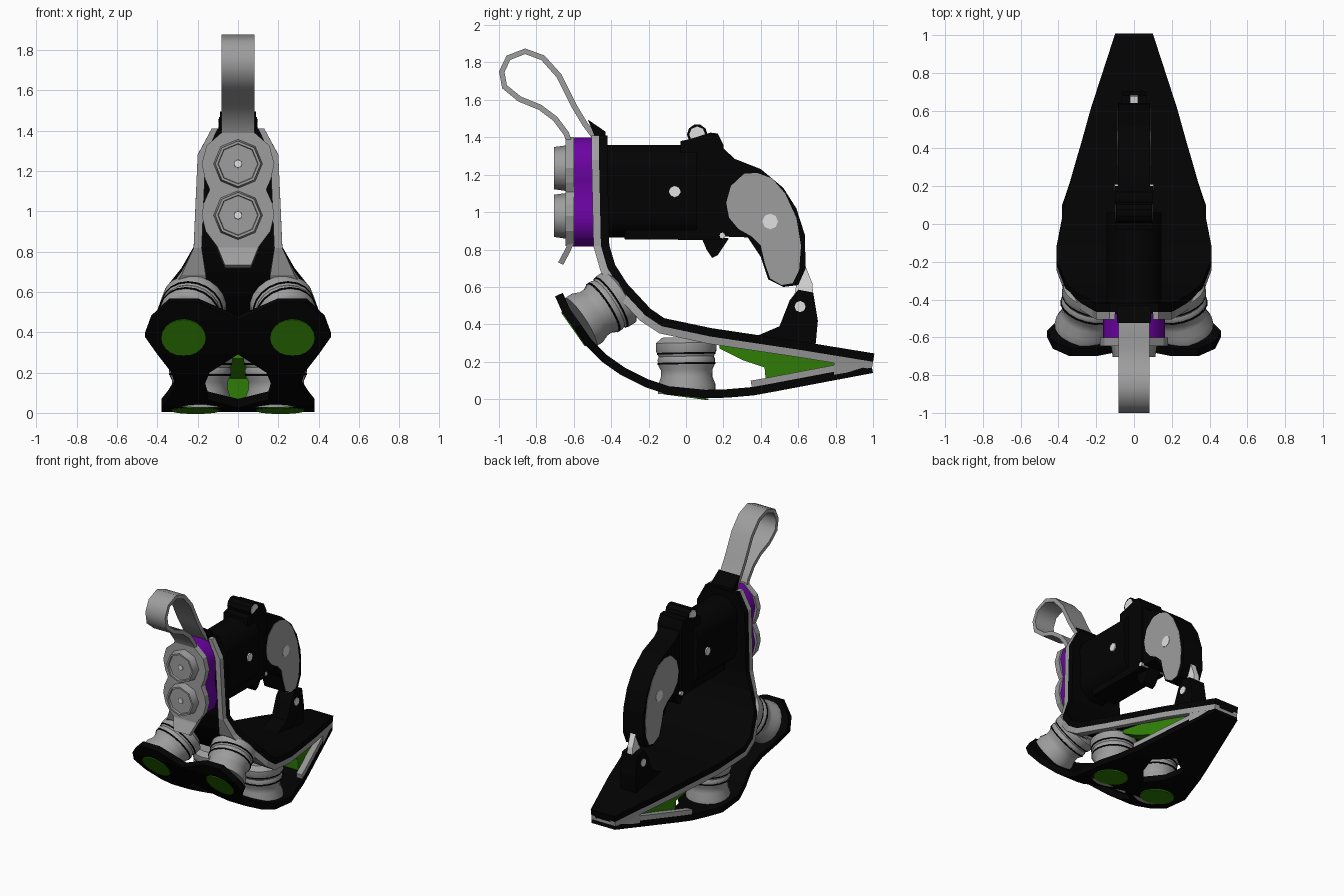
import bpy, bmesh, math
from mathutils import Vector

if "Cube" in bpy.data.objects:
    bpy.data.objects.remove(bpy.data.objects["Cube"])

def mat(name, r, g, b):
    m = bpy.data.materials.new(name)
    m.diffuse_color = (r, g, b, 1)
    m.use_nodes = True
    m.node_tree.nodes["Principled BSDF"].inputs["Base Color"].default_value = m.diffuse_color
    return m

BLACK = mat("black", 0.0008, 0.0008, 0.0008)
GREY = mat("grey", 0.34, 0.34, 0.34)
WHITE = mat("light_grey", 0.75, 0.75, 0.75)
GREEN = mat("green", 0.031, 0.22, 0.002)
PURPLE = mat("purple", 0.15, 0.001, 0.37)

def finish(name, bm, m, smooth=0):
    """Make the object; smooth is the sharp-edge angle in degrees, 0 for flat."""
    bmesh.ops.recalc_face_normals(bm, faces=bm.faces)
    me = bpy.data.meshes.new(name)
    bm.to_mesh(me)
    bm.free()
    me.materials.append(m)
    if smooth:
        for p in me.polygons:
            p.use_smooth = True
        me.set_sharp_from_angle(angle=math.radians(smooth))
    ob = bpy.data.objects.new(name, me)
    bpy.context.collection.objects.link(ob)
    return ob

def loft(bm, rings):
    """Skin a list of closed rings and cap both ends."""
    vs = [[bm.verts.new(c) for c in r] for r in rings]
    n = len(vs[0])
    for a, b in zip(vs, vs[1:]):
        for i in range(n):
            j = (i + 1) % n
            bm.faces.new((a[i], a[j], b[j], b[i]))
    bm.faces.new(vs[0])
    bm.faces.new(vs[-1])

def prism_x(name, pts, a, b, m):
    bm = bmesh.new()
    loft(bm, [[(x, y, z) for y, z in pts] for x in (a, b)])
    return finish(name, bm, m)

def prism_y(name, pts, a, b, m, smooth=0):
    bm = bmesh.new()
    loft(bm, [[(x, y, z) for x, z in pts] for y in (a, b)])
    return finish(name, bm, m, smooth)

def box_loft(name, stations, m):
    """Loft rectangles given as (y, low z, high z, half width)."""
    bm = bmesh.new()
    loft(bm, [[(-w, y, lo), (w, y, lo), (w, y, hi), (-w, y, hi)] for y, lo, hi, w in stations])
    return finish(name, bm, m)

def strip(name, stations, o0, o1, m, split=False, smooth=0):
    """Bent plate along (y, z, inner, outer) stations, between two normal offsets."""
    bm = bmesh.new()
    for s in ((1, -1) if split else (1,)):
        rings = []
        for i, (y, z, inn, out) in enumerate(stations):
            p, q = stations[max(i - 1, 0)], stations[min(i + 1, len(stations) - 1)]
            t = Vector((q[0] - p[0], q[1] - p[1])).normalized()
            ny, nz = -t.y, t.x
            lo = s * inn if split else -out
            rings.append([(x, y + ny * o, z + nz * o) for x, o in
                          ((lo, o0), (s * out, o0), (s * out, o1), (lo, o1))])
        loft(bm, rings)
    return finish(name, bm, m, smooth)

def revolve(name, profile, origin, axis, m, n=20, smooth=35):
    """Turn (radius, height) pairs about an axis from the origin."""
    rot = Vector(axis).to_track_quat('Z', 'Y')
    bm = bmesh.new()
    loft(bm, [[Vector(origin) + rot @ Vector((r * math.cos(k * math.tau / n),
               r * math.sin(k * math.tau / n), h)) for k in range(n)]
              for r, h in profile])
    return finish(name, bm, m, smooth)

# Bent main shell with grey edge trim
shell = [(-.465, 1.41, 0, .13), (-.465, 1.28, 0, .2),
         (-.455, .82, 0, .22), (-.42, .70, 0, .28), (-.35, .59, 0, .36),
         (-.22, .45, 0, .41), (-.13, .39, 0, .41), (.13, .335, 0, .36),
         (.6, .265, 0, .23), (1.0, .20, 0, .10)]
strip("main_shell", shell, 0, .045, BLACK)
prism_x("shell_top_hook", [(-.525, 1.495), (-.43, 1.43), (-.43, 1.36), (-.47, 1.36)],
        -.09, .09, BLACK)
inner = [.1, .16, .18, .16, .15, .22, .35, .32, .19, .06]
rim = [(y, z, i, o) for (y, z, _, o), i in zip(shell, inner)]
strip("shell_trim", rim, -.04, 0, GREY, True)
strip("shell_lining", [(y, z, 0, o - .03) for y, z, _, o in shell], -.012, 0, BLACK)

# Lower sole with two pairs of pads, joined to the heel
sole = [(-.70, .55, .20, .34), (-.66, .46, .0, .43), (-.60, .375, 0, .46),
        (-.54, .29, 0, .40), (-.45, .20, .14, .33), (-.35, .13, .17, .31),
        (-.22, .065, .15, .35), (-.1, .025, 0, .38), (.1, .005, 0, .38),
        (.22, .008, .10, .34), (.36, .02, .14, .30), (.46, .038, 0, .27),
        (1.0, .14, 0, .10)]
strip("sole", sole, 0, .045, BLACK, True)
strip("heel_trim", [(.36, .02, .25, .298), (.46, .038, .22, .268), (1, .14, .05, .099)],
      .04, .08, GREY, True)

# Green heel core with a stepped front, closed by a grey tip
box_loft("heel_core", ((.18, .27, .30, .25), (.3, .21, .29, .23), (.42, .17, .27, .21),
                       (.43, .06, .27, .21), (.82, .13, .21, .12)), GREEN)
box_loft("heel_tip", ((.79, .13, .22, .165), (.995, .165, .205, .099)), GREY)

# Struts with black rings, and green pad discs
for s, side in ((1, "right"), (-1, "left")):
    for end, base, top, r in (("front", (.27, -.565, .41), (.21, -.335, .56), .11),
                              ("rear", (.19, .005, .03), (.187, .0, .33), .12)):
        base = Vector((s * base[0], *base[1:]))
        axis = Vector((s * top[0], *top[1:])) - base
        L = axis.length
        revolve(f"{end}_strut_{side}",
                [(.155, 0), (.155, .15 * L), (.138, .3 * L), (.138, .42 * L), (.15, .5 * L),
                 (.155, .6 * L), (.148, .66 * L), (.162, .76 * L), (.162, .9 * L), (.13, L)],
                base, axis, GREY)
        for k, (f, rr) in enumerate(((.52, .155), (.7, .158))):
            revolve(f"{end}_strut_ring_{side}_{k}", [(rr, f * L), (rr, f * L + .01)],
                    base, axis, BLACK)
        c, n = (((s * .27, -.60, .375), (0, -.817, -.577)) if end == "front"
                else ((s * .21, 0, .015), (0, -.13, -.991)))
        revolve(f"{end}_pad_disc_{side}", [(r, -.004), (r, .005)], c, n, GREEN)

# Twin-barrel body and purple collar
def figure_eight(r, waist, z1=1.235, z2=.98, tail=()):
    right = [(r * math.sin(a), z1 + r * math.cos(a)) for a in
             [math.radians(d) for d in (22, 60, 90, 115)]]
    right += [(waist, (z1 + z2) / 2)]
    right += list(tail) or [(x, z1 + z2 - z) for x, z in right[3::-1]]
    return right + [(-x, z) for x, z in reversed(right)]

prism_y("body", figure_eight(.145, .14, 1.225, 1.0), -.46, .06, BLACK, 50)
prism_y("collar", figure_eight(.165, .14, 1.245, .97), -.605, -.48, PURPLE, 50)
prism_x("lower_body", [(-.33, .855), (.2, .85), (.2, .95), (-.33, .95)], -.1, .1, BLACK)
prism_x("rear_block", [(-.03, .86), (-.03, 1.38), (.02, 1.39), (.13, 1.425), (.17, 1.42),
                       (.2, 1.36), (.2, .86)], -.1, .1, BLACK)

# Front plate with nozzles and bent lower tab
prism_y("front_plate", figure_eight(.18, .14, tail=[(.17, 1.04), (.18, .98), (.16, .9),
                                                    (.10, .82)]), -.645, -.60, GREY)
strip("front_tab", [(-.61, .85, 0, .115), (-.63, .80, 0, .095), (-.67, .725, 0, .065)],
      -.015, .015, GREY)
for k, z in enumerate((1.235, .98)):
    revolve(f"nozzle_{k}", [(.122, 0), (.113, .065), (.1, .065), (.097, .05), (.01, .05)],
            (0, -.64, z), (0, -1, 0), GREY, 8, 50)
    revolve(f"nozzle_pin_{k}", [(.025, 0), (.02, .058)], (0, -.64, z), (0, -1, 0), WHITE, 8)

# Pull loop
loop = [(-.62, 1.36), (-.64, 1.42), (-.70, 1.50), (-.78, 1.56), (-.89, 1.605), (-.97, 1.67),
        (-.985, 1.75), (-.95, 1.825), (-.86, 1.86), (-.765, 1.825), (-.68, 1.73),
        (-.60, 1.57), (-.54, 1.47), (-.48, 1.39)]
strip("pull_loop", [(y, z, 0, .083) for y, z in loop], -.015, .015, GREY, smooth=70)

# Curved grip with inlaid side panels
prism_x("grip", [(.18, 1.36), (.26, 1.285), (.4, 1.23), (.52, 1.13), (.59, 1.02), (.635, .88),
                 (.64, .7), (.6, .61), (.52, .6), (.44, .64), (.4, .76), (.33, .865), (.18, .87)],
        -.085, .085, BLACK)
panel = [(.215, 1.05), (.24, 1.14), (.31, 1.205), (.38, 1.21), (.46, 1.18), (.53, 1.1),
         (.59, .97), (.615, .82), (.605, .69), (.57, .62), (.51, .61), (.45, .645),
         (.42, .73), (.4, .82), (.35, .87), (.28, .91), (.23, .97)]
for s, side in ((1, "right"), (-1, "left")):
    prism_x(f"grip_panel_{side}", panel, s * .082, s * .088, GREY)
prism_x("trigger_guard", [(.08, .87), (.11, .8), (.14, .755), (.17, .77), (.23, .86)],
        -.05, .05, BLACK)

# Heel bracket and link to the grip
prism_x("heel_bracket", [(.33, .29), (.36, .33), (.5, .39), (.555, .53), (.6, .585), (.68, .57),
                         (.705, .42), (.69, .26)], -.065, .065, BLACK)
prism_x("grip_link", [(.58, .56), (.68, .56), (.675, .62), (.64, .71), (.6, .66)],
        -.022, .022, WHITE)

# Hammer barrel and cross pins
revolve("hammer_barrel", [(.055, -.095), (.055, .095)], (0, .06, 1.415), (1, 0, 0), BLACK, 10)
for name, y, z, r, w in (("hammer_pin", .06, 1.415, .043, .099), ("body_pin", -.06, 1.11, .032, .146),
                         ("trigger_pin", .195, .875, .016, .104), ("grip_pin", .45, .95, .042, .091),
                         ("bracket_pin", .61, .495, .03, .07)):
    revolve(name, [(r, -w), (r, w)], (0, y, z), (1, 0, 0), WHITE, 8)
